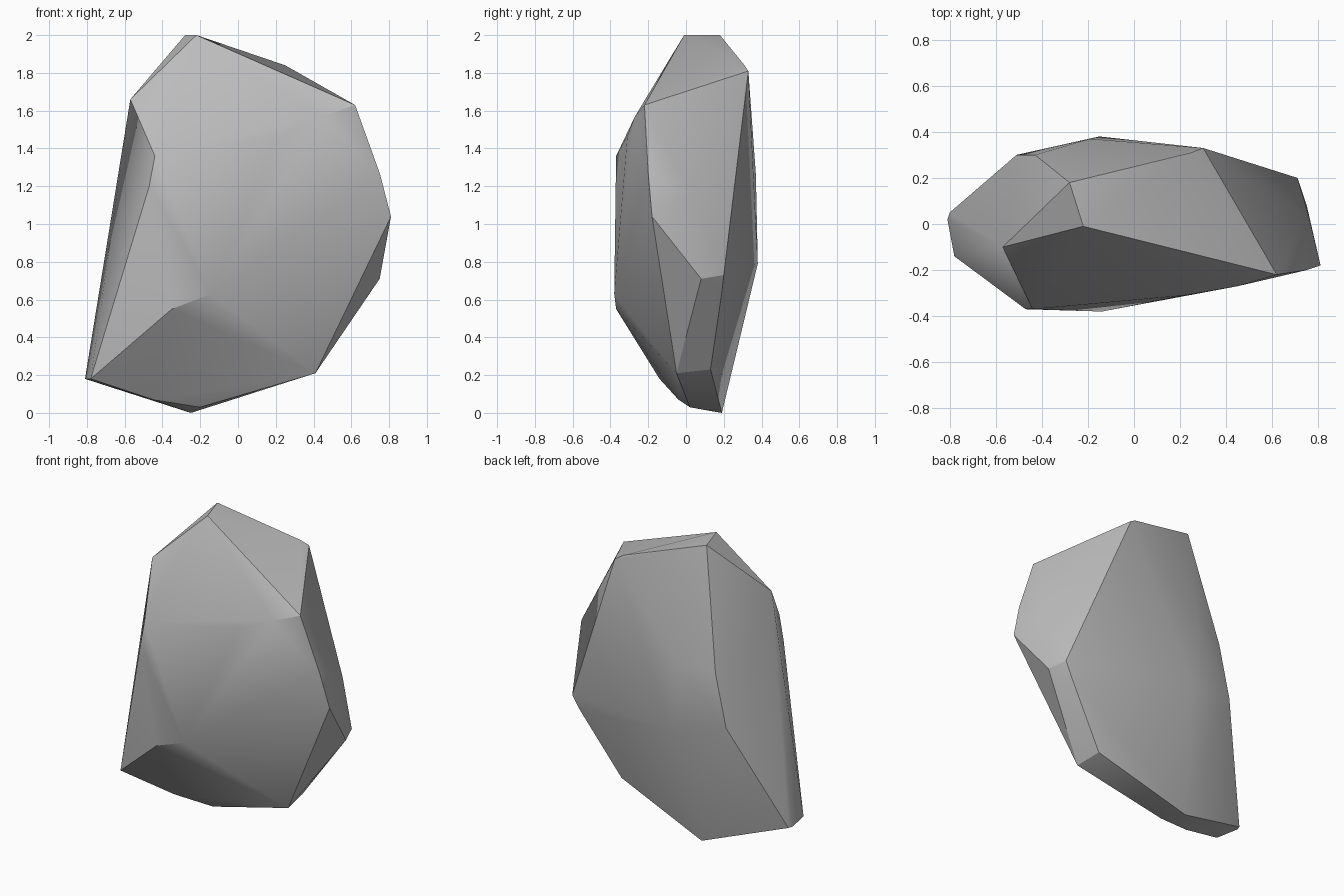
import bpy
import bmesh
import math

# Remove only the default cube
default_cube = bpy.data.objects.get("Cube")
if default_cube:
    bpy.data.objects.remove(default_cube, do_unlink=True)


def flat_material(name, colour):
    material = bpy.data.materials.new(name)
    material.use_nodes = True
    material.diffuse_color = colour
    shader = material.node_tree.nodes["Principled BSDF"]
    shader.inputs["Base Color"].default_value = colour
    return material


def hull_object(name, corner_groups, material, sharp_angle):
    """Wrap groups of corners in a convex boulder with sharp ridges."""
    shape = bmesh.new()
    for group in corner_groups:
        for corner in group:
            shape.verts.new(corner)
    result = bmesh.ops.convex_hull(shape, input=shape.verts[:])
    spare = set(result["geom_interior"]) | set(result["geom_unused"])
    spare_verts = [v for v in spare if isinstance(v, bmesh.types.BMVert)]
    bmesh.ops.delete(shape, geom=spare_verts, context="VERTS")
    bmesh.ops.recalc_face_normals(shape, faces=shape.faces[:])

    mesh = bpy.data.meshes.new(name)
    shape.to_mesh(mesh)
    shape.free()
    mesh.materials.append(material)
    rock = bpy.data.objects.new(name, mesh)
    bpy.context.collection.objects.link(rock)

    # Soft faces with crisp broken edges
    bpy.ops.object.select_all(action="DESELECT")
    rock.select_set(True)
    bpy.context.view_layer.objects.active = rock
    bpy.ops.object.shade_smooth_by_angle(angle=math.radians(sharp_angle))
    return rock


# Crown and shoulders
crown = [(-.22, -.01, 2), (-.28, .18, 2), (-.57, -.1, 1.66),
         (.62, -.22, 1.63), (.3, .33, 1.81), (.25, .31, 1.84)]

# Bulging front face
front_face = [(-.44, -.37, 1.36), (-.47, -.37, 1.2), (.22, -.31, 1.47),
              (.45, -.27, 1.57), (-.35, -.37, .55), (-.14, -.38, .63)]

# Chipped side toward +x
chipped_side = [(.75, -.2, 1.27), (.81, -.18, 1.04), (.76, .03, 1.16),
                (.75, .08, .71), (.71, .2, .73), (.66, .19, .64)]

# Broad back face
back_face = [(-.43, .3, 1.22), (-.51, .3, .87), (-.19, .37, 1.26),
             (-.15, .38, .79)]

# Narrow foot and low corner
foot = [(-.25, .19, 0), (-.28, .13, .01), (-.2, .02, .03),
        (-.45, -.04, .07), (.41, -.05, .21), (.39, .13, .23),
        (-.81, .02, .18), (-.8, .05, .18), (-.78, -.14, .18)]

stone_grey = flat_material("stone grey", (.5, .5, .5, 1))
hull_object("boulder", [crown, front_face, chipped_side, back_face, foot],
            stone_grey, 30)
